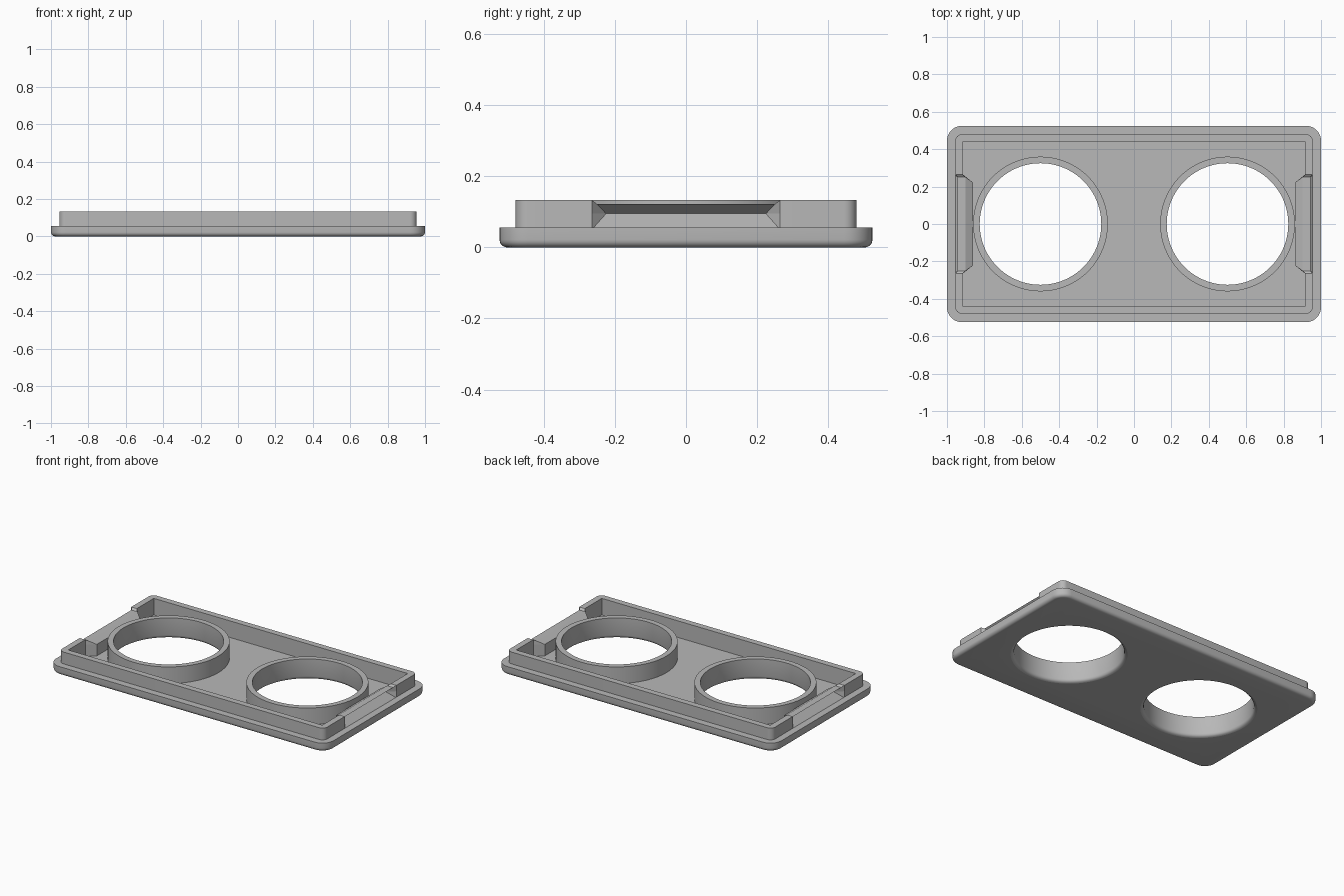
import bpy, bmesh, math

if "Cube" in bpy.data.objects:
    bpy.data.objects.remove(bpy.data.objects["Cube"])

grey = bpy.data.materials.new("plain grey")
grey.diffuse_color = (0.48, 0.48, 0.48, 1)
grey.use_nodes = True
grey.node_tree.nodes["Principled BSDF"].inputs["Base Color"].default_value = grey.diffuse_color

TOP, RIM, FLOOR = 0.133, 0.056, 0.025


def finish(name, bm):
    bmesh.ops.recalc_face_normals(bm, faces=bm.faces)
    me = bpy.data.meshes.new(name)
    bm.to_mesh(me)
    bm.free()
    ob = bpy.data.objects.new(name, me)
    bpy.context.collection.objects.link(ob)
    me.materials.append(grey)
    return ob


def smooth(ob):
    bpy.ops.object.select_all(action='DESELECT')
    ob.select_set(True)
    bpy.context.view_layer.objects.active = ob
    bpy.ops.object.shade_smooth_by_angle(angle=math.radians(32))


def loft(name, loops, closed=False):
    """Skin a stack of equal loops; cap the ends, or join last to first."""
    bm = bmesh.new()
    rows = [[bm.verts.new(p) for p in loop] for loop in loops]
    n = len(rows[0])
    pairs = list(zip(rows, rows[1:])) + ([(rows[-1], rows[0])] if closed else [])
    for a, b in pairs:
        for i in range(n):
            j = (i + 1) % n
            bm.faces.new((a[i], a[j], b[j], b[i]))
    if not closed:
        bm.faces.new(rows[0])
        bm.faces.new(rows[-1])
    return finish(name, bm)


def rounded_rect(hx, hy, r, z, seg=8):
    pts = []
    for q, (sx, sy) in enumerate(((1, 1), (-1, 1), (-1, -1), (1, -1))):
        for k in range(seg + 1):
            a = math.pi / 2 * (q + k / seg)
            pts.append((sx * (hx - r) + r * math.cos(a), sy * (hy - r) + r * math.sin(a), z))
    return pts


def circle(r, z, cx=0, n=96):
    return [(cx + r * math.cos(2 * math.pi * i / n), r * math.sin(2 * math.pi * i / n), z)
            for i in range(n)]


def box(name, x0, x1, hy, z0, z1):
    return loft(name, [[(x0, -hy, z), (x1, -hy, z), (x1, hy, z), (x0, hy, z)] for z in (z0, z1)])


def cut(ob, cutter):
    m = ob.modifiers.new("cut", 'BOOLEAN')
    m.operation, m.solver, m.object = 'DIFFERENCE', 'EXACT', cutter
    bpy.context.view_layer.objects.active = ob
    bpy.ops.object.modifier_apply(modifier=m.name)
    bpy.data.objects.remove(cutter)


# Flanged tray with a filleted bottom edge and a raised perimeter wall
F = 0.022
loops = []
for k in range(6):
    a = math.pi / 2 * k / 5
    d = F * (1 - math.sin(a))
    loops.append(rounded_rect(1 - d, 0.525 - d, 0.08 - d, F * (1 - math.cos(a))))
loops += [rounded_rect(1, 0.525, 0.08, RIM), rounded_rect(0.955, 0.48, 0.035, RIM),
          rounded_rect(0.955, 0.48, 0.035, TOP)]
tray = loft("tray", loops)
cut(tray, box("cavity", -0.915, 0.915, 0.44, FLOOR, 0.3))
for s in (-1, 1):
    cut(tray, box("end_gap", s * 0.90, s * 1.1, 0.265, RIM, 0.3))
    cut(tray, loft("hole", [circle(0.345, -0.1, s * 0.5), circle(0.345, 0.3, s * 0.5)]))
smooth(tray)

# Round collars with a filleted lower lip
collar = [(0.345, 0), (0.335, 0.0027), (0.3277, 0.01), (0.325, 0.02),
          (0.325, TOP), (0.36, TOP), (0.36, 0.015)]
for s, side in ((-1, "left"), (1, "right")):
    smooth(loft(side + "_collar", [circle(r, z, s * 0.5) for r, z in collar], closed=True))

# Grooved snap clips bridging the end gaps: wall section (x, z), clip section (x, z, half width)
wall = [(0.955, RIM), (0.955, 0.095), (0.955, TOP), (0.915, TOP), (0.915, 0.10), (0.915, 0.02)]
clip = [(0.955, RIM, 0.26), (0.905, 0.095, 0.225), (0.943, 0.122, 0.25),
        (0.90, 0.122, 0.25), (0.862, 0.10, 0.222), (0.862, 0.02, 0.222)]
for s, side in ((-1, "left"), (1, "right")):
    loft(side + "_clip", [
        [(s * x, -0.265, z) for x, z in wall],
        [(s * x, -w, z) for x, z, w in clip],
        [(s * x, w, z) for x, z, w in clip],
        [(s * x, 0.265, z) for x, z in wall]])
